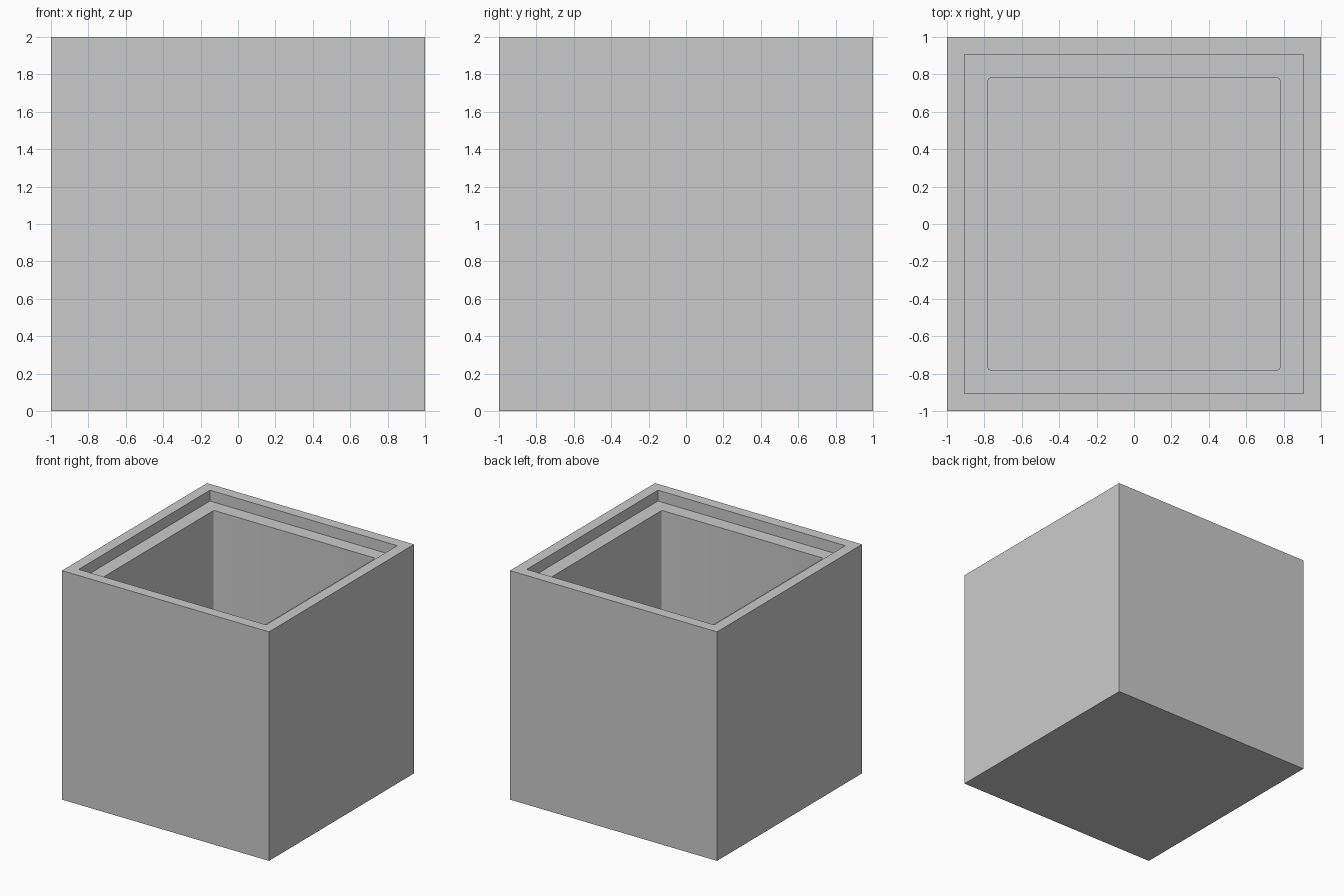
import bpy
import bmesh

HALF = 1.0          # half of the outer width
RIM = 0.095         # width of the top rim
LEDGE = 0.125       # width of the lid ledge
LEDGE_DROP = 0.095  # ledge depth below the rim
FLOOR = 0.22        # floor thickness
CORNER = 0.012      # rounding of the cavity corners

cube = bpy.data.objects.get("Cube")
if cube:
    bpy.data.objects.remove(cube, do_unlink=True)

# Plain grey material
grey = bpy.data.materials.new("plain_grey")
grey.use_nodes = True
colour = (0.6, 0.6, 0.6, 1.0)
grey.diffuse_color = colour
grey.node_tree.nodes["Principled BSDF"].inputs["Base Color"].default_value = colour


def sink(bm, face, border, drop):
    """Inset a face and push it down to make a recess with vertical walls."""
    bmesh.ops.inset_region(bm, faces=[face], thickness=border, use_even_offset=True)
    ret = bmesh.ops.extrude_face_region(bm, geom=[face])
    bmesh.ops.delete(bm, geom=[face], context="FACES_ONLY")
    verts = [g for g in ret["geom"] if isinstance(g, bmesh.types.BMVert)]
    bmesh.ops.translate(bm, verts=verts, vec=(0, 0, -drop))
    return next(g for g in ret["geom"] if isinstance(g, bmesh.types.BMFace))


bm = bmesh.new()
bmesh.ops.create_cube(bm, size=2 * HALF)
bmesh.ops.translate(bm, verts=bm.verts, vec=(0, 0, HALF))
top = max(bm.faces, key=lambda f: f.calc_center_median().z)

# Lid recess, then the deep cavity
ledge = sink(bm, top, RIM, LEDGE_DROP)
floor = sink(bm, ledge, LEDGE, 2 * HALF - LEDGE_DROP - FLOOR)

# Slightly rounded upright corners in the cavity
uprights = [e for v in floor.verts for e in v.link_edges if e not in floor.edges[:]]
bmesh.ops.bevel(bm, geom=uprights, offset=CORNER, segments=3, profile=0.5, affect="EDGES")
bmesh.ops.recalc_face_normals(bm, faces=bm.faces)

mesh = bpy.data.meshes.new("open_box")
bm.to_mesh(mesh)
bm.free()
mesh.materials.append(grey)
box = bpy.data.objects.new("open_box", mesh)
bpy.context.collection.objects.link(box)

# Smooth only the rounded corners
bpy.context.view_layer.objects.active = box
box.select_set(True)
bpy.ops.object.shade_smooth_by_angle(angle=0.7)
